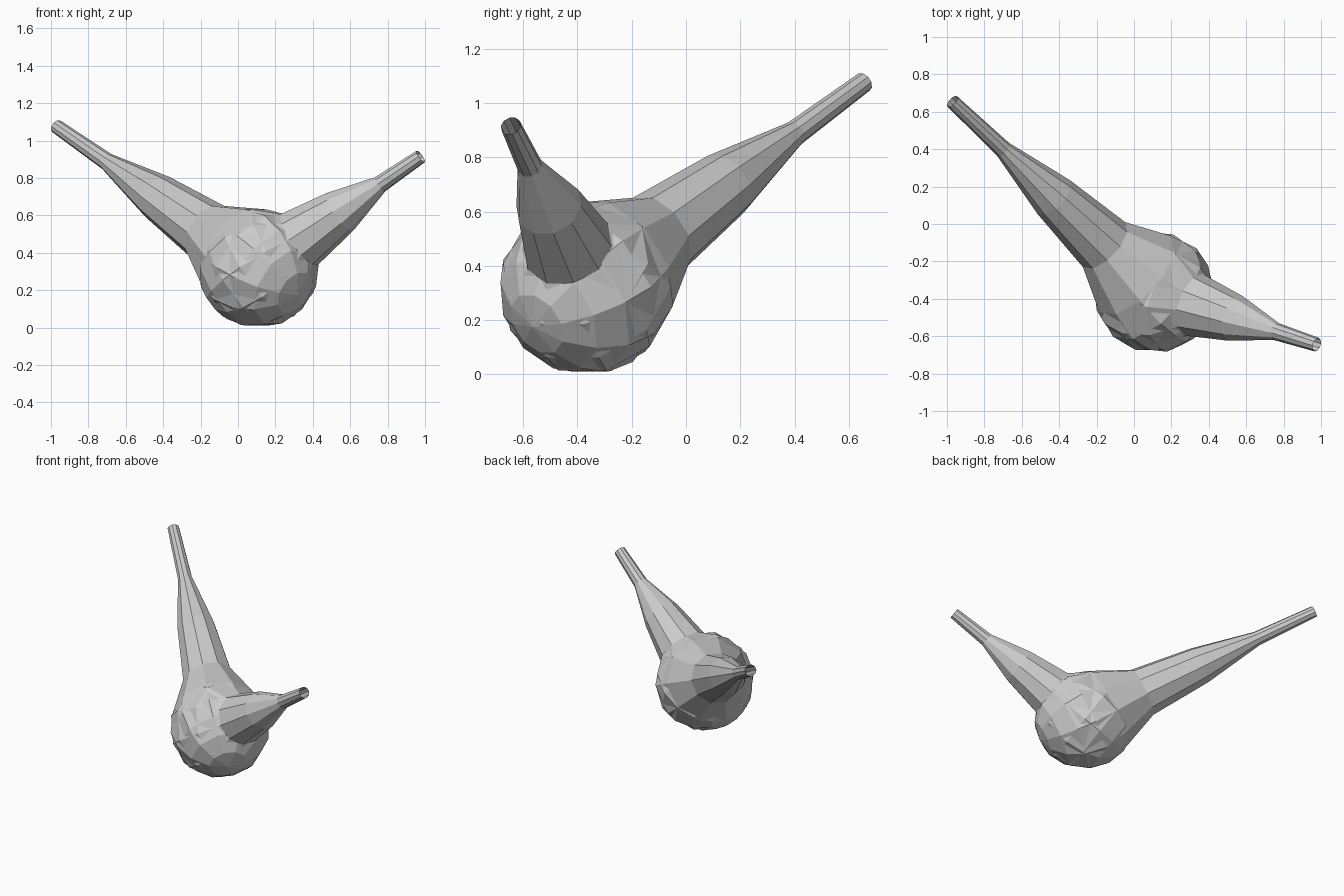
import bpy, bmesh, math
from mathutils import Vector

if "Cube" in bpy.data.objects:
    bpy.data.objects.remove(bpy.data.objects["Cube"])

CENTRE = Vector((0.11, -0.365, 0.322))
RADIUS = 0.325
SIDES = 10


def horn(name, tip, radii):
    """Round bulb that tapers into an open-ended tube aimed at tip."""
    axis = tip - CENTRE
    length = axis.length
    rot = axis.to_track_quat('Z', 'Y')

    # profile as (distance along axis, radius): bulb half, then tapering neck
    profile = []
    for i in range(1, 5):
        a = math.radians(22.5 * i)
        profile.append((-RADIUS * math.cos(a), RADIUS * math.sin(a)))
    profile.append((0.16, 0.28))
    for i, r in enumerate(radii):
        profile.append((length * (i + 1) / 4, r))

    bm = bmesh.new()

    def place(x, y, z):
        return bm.verts.new(CENTRE + rot @ Vector((x, y, z)))

    pole = place(0, 0, -RADIUS)
    rings = []
    for s, r in profile:
        ring = []
        for k in range(SIDES):
            a = 2 * math.pi * k / SIDES
            ring.append(place(r * math.cos(a), r * math.sin(a), s))
        rings.append(ring)

    # fan at the pole, then quads between rings
    for k in range(SIDES):
        n = (k + 1) % SIDES
        bm.faces.new((pole, rings[0][n], rings[0][k]))
        for lo, hi in zip(rings, rings[1:]):
            bm.faces.new((lo[k], lo[n], hi[n], hi[k]))
    bmesh.ops.recalc_face_normals(bm, faces=bm.faces)

    mesh = bpy.data.meshes.new(name)
    bm.to_mesh(mesh)
    bm.free()
    obj = bpy.data.objects.new(name, mesh)
    bpy.context.collection.objects.link(obj)
    return obj


# long branch to the back left, short branch to the right
horn("long_branch", Vector((-0.971, 0.655, 1.076)), (0.165, 0.125, 0.047, 0.038))
horn("short_branch", Vector((0.977, -0.645, 0.915)), (0.17, 0.125, 0.047, 0.038))
